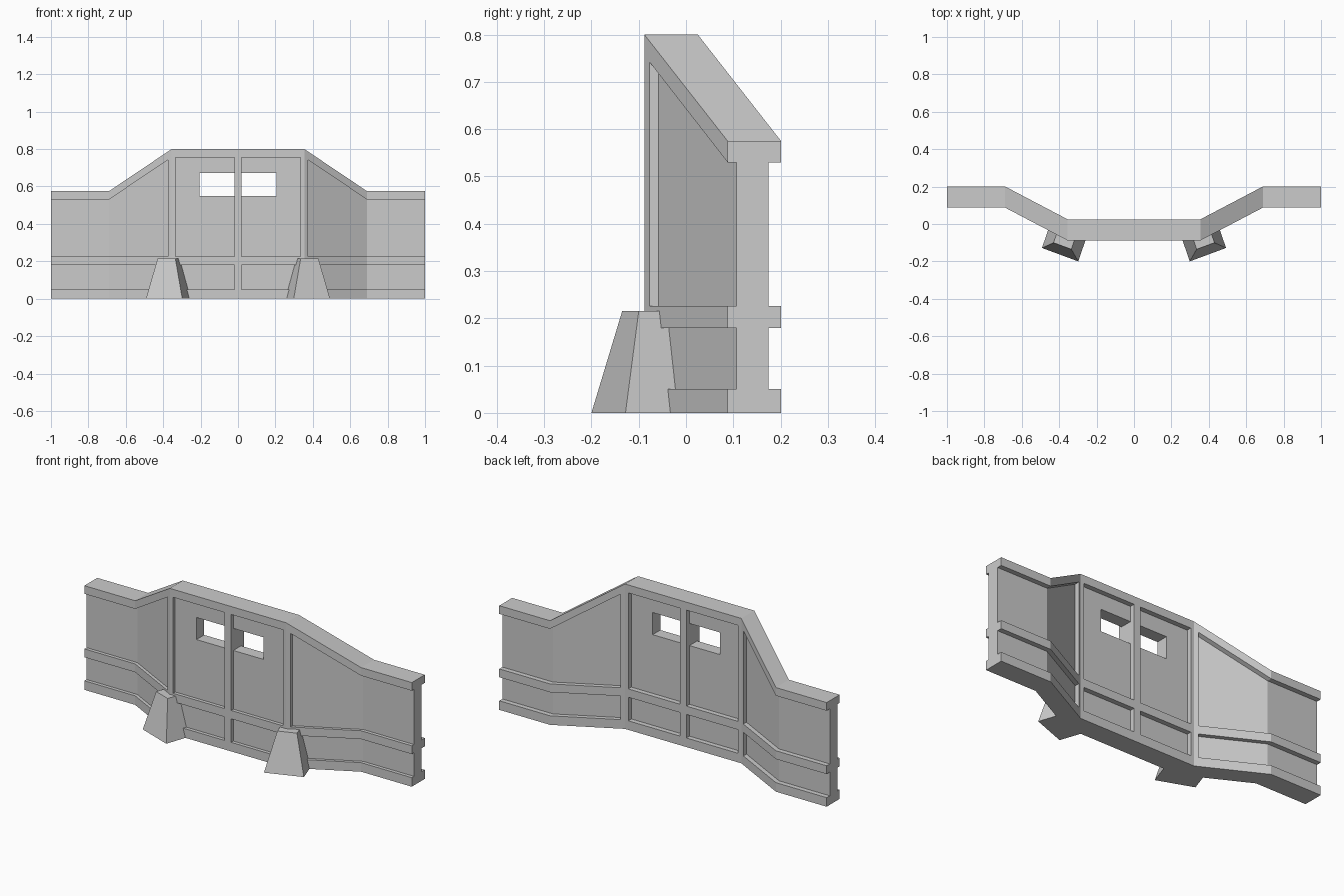
import bpy, bmesh
from mathutils import Vector

cube = bpy.data.objects.get("Cube")
if cube:
    bpy.data.objects.remove(cube)

grey = bpy.data.materials.new("light_grey")
grey.use_nodes = True
colour = (0.6, 0.6, 0.6, 1)
grey.diffuse_color = colour
grey.node_tree.nodes["Principled BSDF"].inputs["Base Color"].default_value = colour

BEND, FLAT = 0.355, 0.69      # where the wings start and end
THICK = 0.113
BENDS = [-1, -FLAT, -BEND, BEND, FLAT, 1]


def wing(x, middle, end):
    """Value that runs from middle to end across the angled wing."""
    t = min(max((abs(x) - BEND) / (FLAT - BEND), 0), 1)
    return middle + (end - middle) * t


def front(x):
    return wing(x, -0.088, 0.088)


def top(x):
    return wing(x, 0.8, 0.575)


def rim_low(x):
    return wing(x, 0.756, 0.53)


def add_object(name, bm):
    bmesh.ops.recalc_face_normals(bm, faces=bm.faces)
    mesh = bpy.data.meshes.new(name)
    bm.to_mesh(mesh)
    bm.free()
    mesh.materials.append(grey)
    obj = bpy.data.objects.new(name, mesh)
    bpy.context.collection.objects.link(obj)
    return obj


def strip(name, xs, low, high, front_in=0, back_in=0):
    """Bar that follows the folded wall, lofted through the stations xs."""
    bm = bmesh.new()
    rings = []
    for x in xs:
        y0, y1 = front(x) + front_in, front(x) + THICK - back_in
        lo, hi = low(x), high(x)
        rings.append([bm.verts.new((x, y, z)) for y, z in
                      ((y0, lo), (y1, lo), (y1, hi), (y0, hi))])
    for a, b in zip(rings, rings[1:]):
        for i in range(4):
            j = (i + 1) % 4
            bm.faces.new((a[i], a[j], b[j], b[i]))
    bm.faces.new(rings[0])
    bm.faces.new(rings[-1])
    return add_object(name, bm)


def level(z):
    return lambda x: z


# Recessed wall panels
core = strip("wall_core", BENDS, level(0.002), lambda x: top(x) - 0.02, 0.019, 0.027)

# Two window slots cut through the core
for side in (-1, 1):
    xs = sorted((side * 0.02, side * 0.205))
    cutter = strip("window_cutter", xs, level(0.55), level(0.672), -0.1, -0.1)
    cutter.hide_render = True
    cut = core.modifiers.new("window", 'BOOLEAN')
    cut.operation, cut.solver, cut.object = 'DIFFERENCE', 'EXACT', cutter
    bpy.context.view_layer.objects.active = core
    bpy.ops.object.modifier_apply(modifier=cut.name)
    bpy.data.objects.remove(cutter)

# Rails along the whole wall
strip("bottom_rail", BENDS, level(0), level(0.05))
strip("middle_rail", BENDS, level(0.18), level(0.226))
strip("top_rail", BENDS, rim_low, top)

# Posts between the rails
posts = {"centre_post": [-0.02, 0.02],
         "left_post": [0.335, BEND, 0.375],
         "right_post": [-0.375, -BEND, -0.335]}
for name, xs in posts.items():
    strip(name + "_lower", xs, level(0.05), level(0.18))
    strip(name + "_upper", xs, level(0.226), rim_low)

# Tapered buttresses, turned to face outwards
inward = Vector((-0.32, 0.94, 0))
for name, side in (("left_buttress", 1), ("right_buttress", -1)):
    bm = bmesh.new()
    rings = []
    for z, depth, outer, inner in (
            (0, 0.15, (0.492, -0.128), (0.298, -0.2)),
            (0.215, 0.1, (0.43, -0.1), (0.335, -0.135))):
        a, b = Vector((*outer, z)), Vector((*inner, z))
        ring = [a, b, b + inward * -depth * -1, a + inward * depth]
        rings.append([bm.verts.new((p.x * side, p.y, p.z)) for p in ring])
    base, cap = rings
    bm.faces.new(base)
    bm.faces.new(cap)
    for i in range(4):
        j = (i + 1) % 4
        bm.faces.new((base[i], base[j], cap[j], cap[i]))
    add_object(name, bm)
